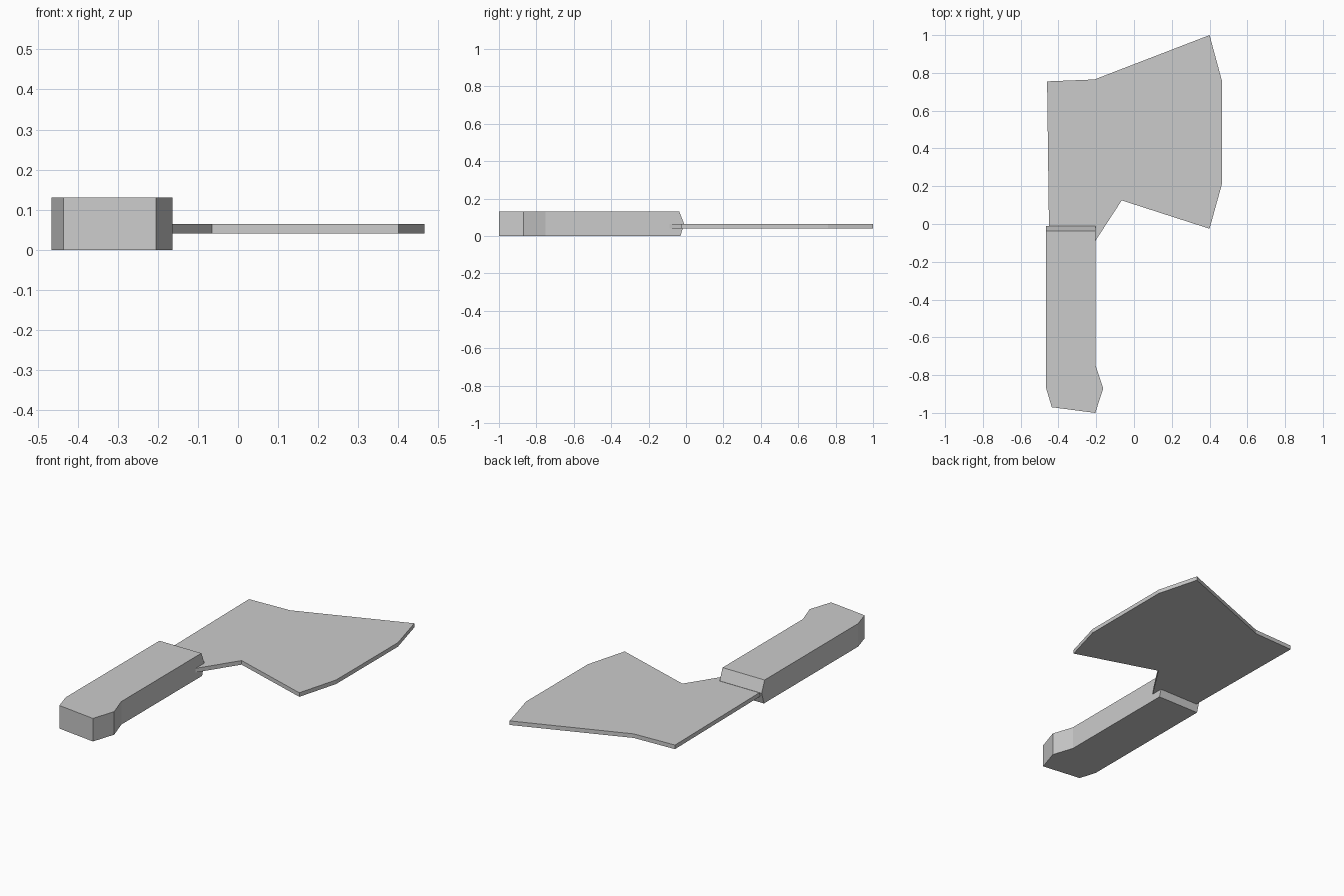
import bpy
import bmesh

cube = bpy.data.objects.get("Cube")
if cube:
    bpy.data.objects.remove(cube, do_unlink=True)

grey = bpy.data.materials.new("plain_grey")
grey.use_nodes = True
colour = (0.6, 0.6, 0.6, 1)
grey.diffuse_color = colour
grey.node_tree.nodes["Principled BSDF"].inputs["Base Color"].default_value = colour


def stack(name, levels):
    """Flat-shaded solid through equal outlines, given as (height, outline)."""
    bm = bmesh.new()
    rings = [[bm.verts.new((x, y, z)) for x, y in outline] for z, outline in levels]
    for low, high in zip(rings, rings[1:]):
        for i in range(len(low)):
            j = (i + 1) % len(low)
            bm.faces.new((low[i], low[j], high[j], high[i]))
    bm.faces.new(rings[0][::-1])
    bm.faces.new(rings[-1])
    bmesh.ops.recalc_face_normals(bm, faces=bm.faces)
    mesh = bpy.data.meshes.new(name)
    bm.to_mesh(mesh)
    bm.free()
    mesh.materials.append(grey)
    obj = bpy.data.objects.new(name, mesh)
    bpy.context.collection.objects.link(obj)
    return obj


# Thin flared blade, its heel sunk into the handle
blade = [(-0.46, 0.755), (-0.45, -0.03), (-0.205, -0.09), (-0.065, 0.125),
         (0.4, -0.025), (0.465, 0.21), (0.465, 0.76), (0.4, 1.0), (-0.21, 0.765)]
stack("blade", [(0.041, blade), (0.064, blade)])

# Thick grip with a hooked butt and a wedge-shaped end towards the blade
grip = [(-0.465, -0.87), (-0.435, -0.97), (-0.205, -1.0),
        (-0.163, -0.87), (-0.203, -0.75)]


def grip_ring(end):
    return grip + [(-0.203, end), (-0.465, end)]


stack("handle", [(0, grip_ring(-0.03)), (0.065, grip_ring(-0.01)),
                 (0.13, grip_ring(-0.036))])
